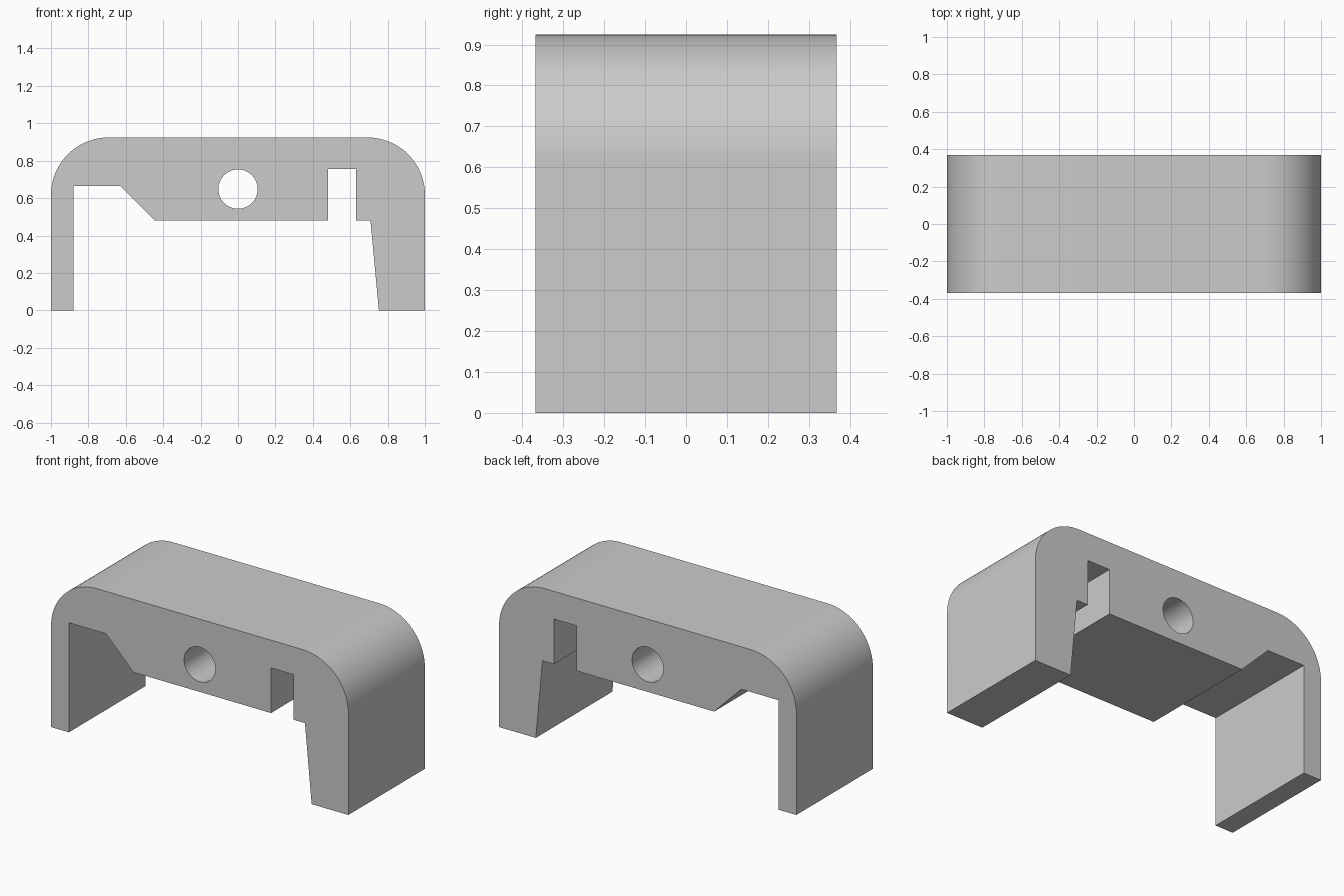
import bpy
import bmesh
from math import sin, cos, pi

HALF_DEPTH = 0.368
TOP = 0.924
RADIUS = 0.308
ARC_STEPS = 32

cube = bpy.data.objects.get("Cube")
if cube:
    bpy.data.objects.remove(cube, do_unlink=True)

grey = bpy.data.materials.new("plain grey")
grey.use_nodes = True
colour = (0.6, 0.6, 0.6, 1)
grey.diffuse_color = colour
grey.node_tree.nodes["Principled BSDF"].inputs["Base Color"].default_value = colour


def prism(name, outline, half_depth):
    """Extrude an x-z outline along y."""
    bm = bmesh.new()
    face = bm.faces.new([bm.verts.new((x, -half_depth, z)) for x, z in outline])
    moved = bmesh.ops.extrude_face_region(bm, geom=[face])["geom"]
    bmesh.ops.translate(bm, vec=(0, 2 * half_depth, 0),
                        verts=[v for v in moved if isinstance(v, bmesh.types.BMVert)])
    bmesh.ops.recalc_face_normals(bm, faces=bm.faces)
    mesh = bpy.data.meshes.new(name)
    bm.to_mesh(mesh)
    bm.free()
    mesh.materials.append(grey)
    obj = bpy.data.objects.new(name, mesh)
    bpy.context.collection.objects.link(obj)
    return obj


def arc(cx, cz, radius, start, end, steps):
    angles = [start + (end - start) * i / steps for i in range(steps + 1)]
    return [(cx + radius * cos(a), cz + radius * sin(a)) for a in angles]


# Underside: thin leg, chamfered block, slot and tapered leg
underside = [(-1, 0), (-0.88, 0), (-0.88, 0.666), (-0.63, 0.666),
             (-0.447, 0.481), (0.48, 0.481), (0.48, 0.755), (0.632, 0.755),
             (0.632, 0.481), (0.708, 0.481), (0.753, 0), (1, 0)]

# Rounded upper corners
corner_x, corner_z = 1 - RADIUS, TOP - RADIUS
shoulders = (arc(corner_x, corner_z, RADIUS, 0, pi / 2, ARC_STEPS)
             + arc(-corner_x, corner_z, RADIUS, pi / 2, pi, ARC_STEPS))
bracket = prism("bracket", underside + shoulders, HALF_DEPTH)

# Round hole through the middle
hole = prism("hole_cutter", arc(0, 0.648, 0.105, 0, 2 * pi, 64)[:-1], HALF_DEPTH + 0.1)
hole.hide_render = True
hole.hide_viewport = True
cut = bracket.modifiers.new("round hole", 'BOOLEAN')
cut.operation = 'DIFFERENCE'
cut.solver = 'EXACT'
cut.object = hole

# Apply the cut, then smooth the curved faces and keep the edges sharp
bpy.context.view_layer.objects.active = bracket
bracket.select_set(True)
bpy.ops.object.modifier_apply(modifier=cut.name)
bpy.data.objects.remove(hole, do_unlink=True)
bpy.ops.object.shade_smooth_by_angle(angle=pi / 6)
